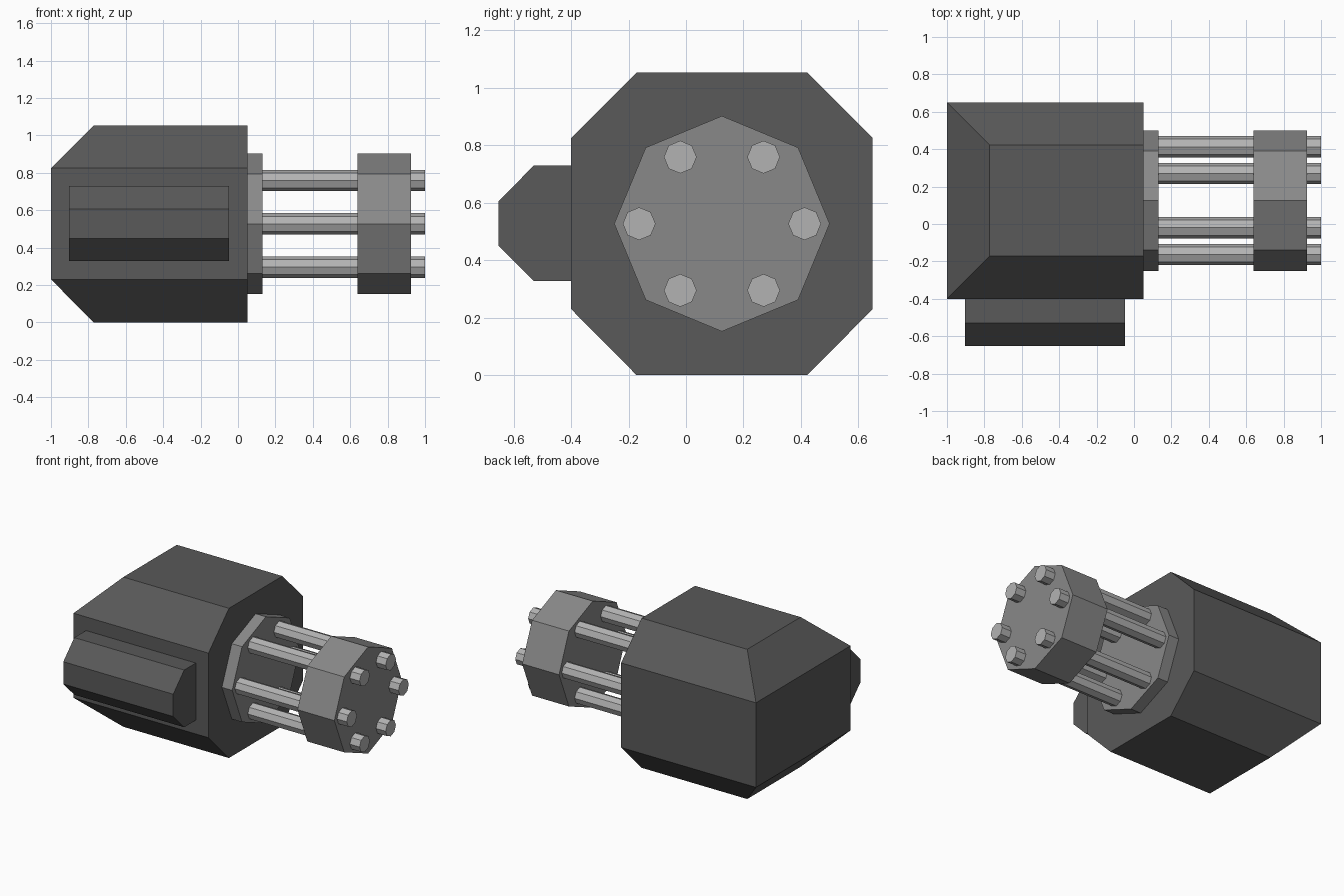
import bpy, bmesh
from math import pi
from mathutils import Matrix

if "Cube" in bpy.data.objects:
    bpy.data.objects.remove(bpy.data.objects["Cube"])

CY, CZ = 0.125, 0.527   # barrel cluster axis


def material(name, v):
    m = bpy.data.materials.new(name)
    m.diffuse_color = (v, v, v, 1)
    m.use_nodes = True
    m.node_tree.nodes["Principled BSDF"].inputs["Base Color"].default_value = m.diffuse_color
    return m


DARK, MID, LIGHT = material("dark_metal", 0.1), material("mid_metal", 0.25), material("light_metal", 0.45)


def finish(name, bm, mat):
    bmesh.ops.recalc_face_normals(bm, faces=bm.faces)
    me = bpy.data.meshes.new(name)
    bm.to_mesh(me)
    bm.free()
    me.materials.append(mat)
    ob = bpy.data.objects.new(name, me)
    bpy.context.collection.objects.link(ob)
    return ob


def loft(name, rings, mat):
    """Skin a stack of equal-length rings and cap both ends."""
    bm = bmesh.new()
    rows = [[bm.verts.new(p) for p in r] for r in rings]
    n = len(rows[0])
    for a, b in zip(rows, rows[1:]):
        for i in range(n):
            j = (i + 1) % n
            bm.faces.new((a[i], a[j], b[j], b[i]))
    bm.faces.new(rows[0])
    bm.faces.new(rows[-1])
    return finish(name, bm, mat)


def octagon_rod(name, x0, x1, y, z, r, mat):
    """Eight-sided cylinder along x, corners on the y and z axes."""
    bm = bmesh.new()
    bmesh.ops.create_cone(bm, cap_ends=True, segments=8, radius1=r, radius2=r, depth=x1 - x0,
                          matrix=Matrix.Translation(((x0 + x1) / 2, y, z)) @ Matrix.Rotation(pi / 2, 4, 'Y'))
    return finish(name, bm, mat)


# Housing: box with top and bottom chamfered on the back and both sides, flat muzzle end
def housing_ring(z, inset):
    x0, x1, y0, y1 = -1 + inset, 0.05, -0.4 + inset, 0.65 - inset
    return [(x0, y0, z), (x1, y0, z), (x1, y1, z), (x0, y1, z)]


loft("housing", [housing_ring(z, i) for z, i in
                 ((0, 0.228), (0.23, 0), (0.825, 0), (1.053, 0.228))], DARK)

# Side pod: chamfered profile extruded along x
pod = [(-0.40, 0.327), (-0.53, 0.327), (-0.652, 0.449), (-0.652, 0.606), (-0.53, 0.729), (-0.40, 0.729)]
loft("side_pod", [[(x, y, z) for y, z in pod] for x in (-0.903, -0.048)], DARK)

# Base plate and barrel clamp
octagon_rod("base_plate", 0.05, 0.13, CY, CZ, 0.375, MID)
octagon_rod("barrel_clamp", 0.638, 0.925, CY, CZ, 0.375, MID)

# Six barrels
for i, (dy, dz) in enumerate([(-0.288, 0), (0.288, 0), (-0.145, 0.232), (0.145, 0.232),
                              (-0.145, -0.232), (0.145, -0.232)]):
    octagon_rod(f"barrel_{i + 1}", 0.10, 1.0, CY + dy, CZ + dz, 0.057, LIGHT)
